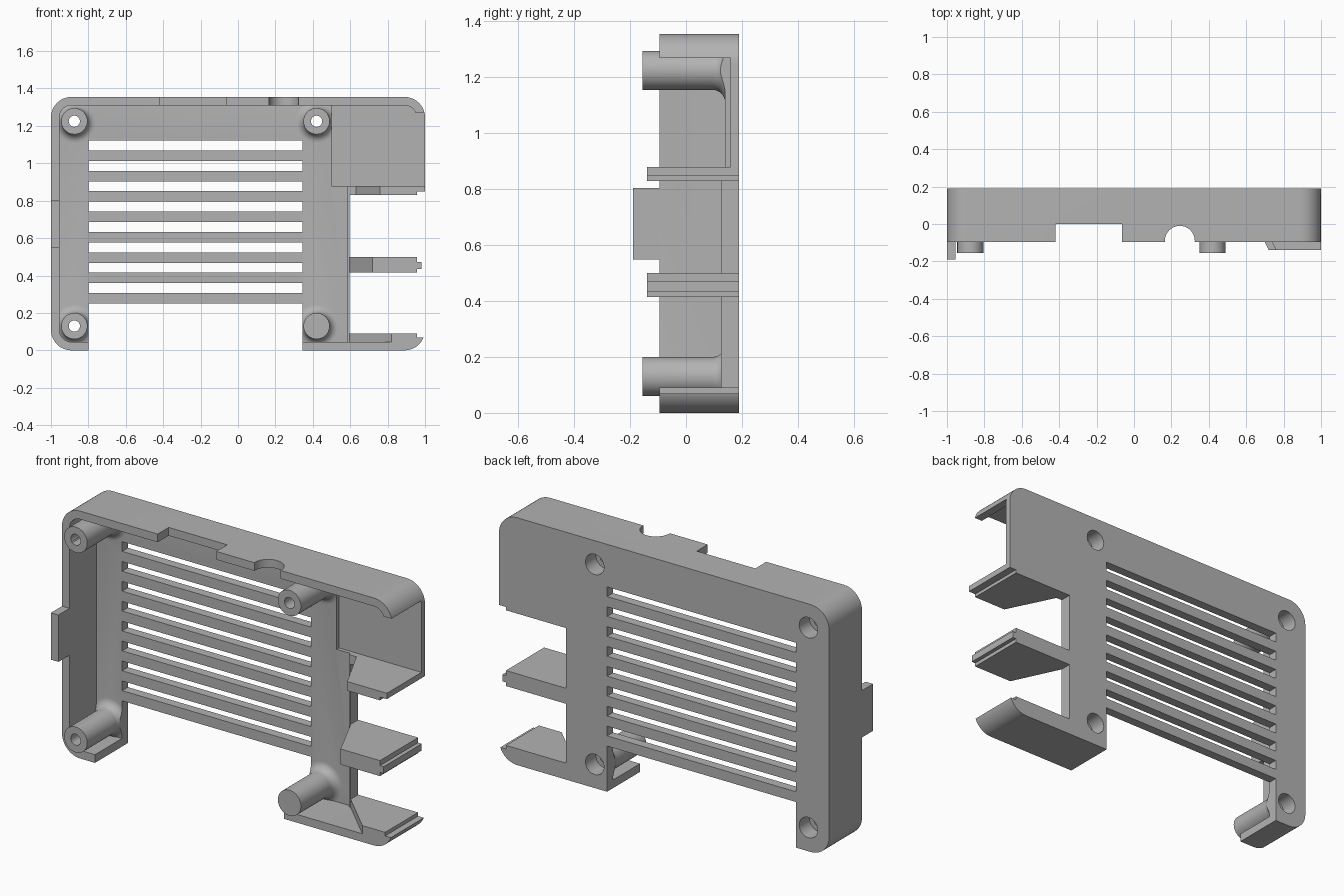
import bpy, bmesh, math
from mathutils import Vector

cube = bpy.data.objects.get("Cube")
if cube:
    bpy.data.objects.remove(cube, do_unlink=True)

grey = bpy.data.materials.new("light_grey")
grey.use_nodes = True
GREY = (0.45, 0.45, 0.45, 1)
grey.diffuse_color = GREY
grey.node_tree.nodes["Principled BSDF"].inputs["Base Color"].default_value = GREY


def finish_mesh(name, bm):
    bmesh.ops.recalc_face_normals(bm, faces=bm.faces)
    mesh = bpy.data.meshes.new(name)
    bm.to_mesh(mesh)
    bm.free()
    mesh.materials.append(grey)
    obj = bpy.data.objects.new(name, mesh)
    bpy.context.collection.objects.link(obj)
    return obj


def prism(name, points, axis, lo, hi):
    """Extrude a profile: axis 'y' takes (x, z) points, axis 'z' takes (x, y)."""
    def place(p, t):
        return (p[0], t, p[1]) if axis == "y" else (p[0], p[1], t)
    bm = bmesh.new()
    face = bm.faces.new([bm.verts.new(place(p, lo)) for p in points])
    grown = bmesh.ops.extrude_face_region(bm, geom=[face])["geom"]
    shift = Vector(place((0, 0), hi - lo))
    bmesh.ops.translate(bm, vec=shift, verts=[v for v in grown if isinstance(v, bmesh.types.BMVert)])
    return finish_mesh(name, bm)


def box(name, x0, x1, y0, y1, z0, z1):
    return prism(name, [(x0, z0), (x1, z0), (x1, z1), (x0, z1)], "y", y0, y1)


def rounded(x0, x1, z0, z1, radii):
    """Rounded rectangle; radii run bottom left, bottom right, top right, top left."""
    corners = [(x0, z0, 1, 1), (x1, z0, -1, 1), (x1, z1, -1, -1), (x0, z1, 1, -1)]
    points = []
    for i, ((x, z, sx, sz), r) in enumerate(zip(corners, radii)):
        if r == 0:
            points.append((x, z))
            continue
        for k in range(13):
            a = math.pi + math.pi / 2 * (i + k / 12)
            points.append((x + sx * r + r * math.cos(a), z + sz * r + r * math.sin(a)))
    return points


def lathe(name, profile, cx, cz, steps=48):
    """Spin (radius, y) points around a front-to-back axis."""
    bm = bmesh.new()
    verts = [bm.verts.new((cx + r, y, cz)) for r, y in profile]
    edges = [bm.edges.new(pair) for pair in zip(verts, verts[1:])]
    bmesh.ops.spin(bm, geom=verts + edges, cent=(cx, 0, cz), axis=(0, 1, 0),
                   angle=2 * math.pi, steps=steps)
    bmesh.ops.remove_doubles(bm, verts=bm.verts, dist=0.0001)
    return finish_mesh(name, bm)


def combine(target, tool, operation):
    mod = target.modifiers.new("combine", "BOOLEAN")
    mod.object, mod.operation, mod.solver = tool, operation, "EXACT"
    bpy.context.view_layer.objects.active = target
    bpy.ops.object.modifier_apply(modifier=mod.name)
    bpy.data.objects.remove(tool, do_unlink=True)


FRONT, FLOOR, BACK, TOP = -0.095, 0.14, 0.19, 1.355

# Tray shell with rounded corners
shell = prism("case_shell", rounded(-1, 1, 0, TOP, [0.11] * 4), "y", FRONT, BACK)
cavity = rounded(-0.955, 0.955, 0.045, 1.31, [0.065, 0.02, 0.065, 0.065])
combine(shell, prism("cavity", cavity, "y", -0.5, FLOOR), "DIFFERENCE")

# Screw posts, flared where they meet the floor
posts = [(x, z) for x in (-0.875, 0.42) for z in (0.13, 1.225)]
flare = [(0.115 - 0.045 * math.cos(a), 0.095 + 0.045 * math.sin(a))
         for a in (math.pi / 2 * k / 8 for k in range(9))]
for x, z in posts:
    post = lathe("screw_post", [(0, -0.155), (0.07, -0.155)] + flare + [(0.115, 0.17), (0, 0.17)], x, z)
    trim = prism("trim", rounded(-0.98, 0.98, 0.02, 1.335, [0.09] * 4), "y", -0.4, 0.4)
    combine(post, trim, "INTERSECT")
    combine(shell, post, "UNION")

# Screw holes with wide bores at the back
for x, z in posts:
    bore = [(0, -0.3), (0.03, -0.3), (0.03, 0.1), (0.056, 0.1), (0.056, 0.3), (0, 0.3)]
    combine(shell, lathe("bore", bore, x, z, 32), "DIFFERENCE")

# Vent slots and the open bay below them
for k in range(8):
    z = 0.306 + 0.109 * k
    combine(shell, box("slot", -0.8, 0.345, 0, 0.4, z, z + 0.053), "DIFFERENCE")
combine(shell, box("bay", -0.8, 0.345, -0.4, 0.4, -0.2, 0.25), "DIFFERENCE")

# Thinner floor pocket and side openings
pocket = rounded(0.5, 0.955, 0.88, 1.31, [0, 0, 0.065, 0])
combine(shell, prism("pocket", pocket, "y", -0.5, 0.16), "DIFFERENCE")
combine(shell, box("window", 0.93, 1.2, -0.4, 0.16, 0.88, 1.27), "DIFFERENCE")
combine(shell, box("port_gap", 0.595, 1.2, -0.4, 0.4, 0.09, 0.88), "DIFFERENCE")
combine(shell, box("port_step", 0.955, 1.2, -0.4, 0.4, 0.07, 0.2), "DIFFERENCE")

# Notches in the top wall
combine(shell, box("notch", -0.42, -0.065, -0.4, 0, 1.25, 1.5), "DIFFERENCE")
plug = bmesh.new()
bmesh.ops.create_cone(plug, cap_ends=True, segments=48, radius1=0.08, radius2=0.08, depth=0.2)
bmesh.ops.translate(plug, vec=(0.245, -0.09, 1.38), verts=plug.verts)
combine(shell, finish_mesh("round_notch", plug), "DIFFERENCE")

# Port dividers: braced in plan, with a narrow tongue on the outer end
DIVIDERS = [
    ("upper_divider", 0.63, 0.76, -0.14, 0.83, 0.88, 1.0, 0.848, 0.88),
    ("middle_divider", 0.595, 0.72, -0.14, 0.415, 0.5, 0.98, 0.435, 0.472),
    ("lower_divider", 0.595, 0.82, FRONT, 0.03, 0.09, 0.96, 0.04, 0.07),
]
parts = [shell]
for name, x0, x1, y0, z0, z1, tip, t0, t1 in DIVIDERS:
    plan = [(0.59, BACK), (0.958, BACK), (0.958, y0), (x1, y0), (x0, 0.125), (0.59, 0.125)]
    divider = prism(name, plan, "z", z0, z1)
    combine(divider, box("tongue", 0.94, tip, y0, BACK, t0, t1), "UNION")
    parts.append(divider)

# Raised lip along the port side, and the side latch
parts.append(box("port_lip", 0.585, 0.595, 0.125, BACK, 0.045, 0.88))
parts.append(box("side_latch", -1, -0.955, -0.19, 0, 0.548, 0.805))

# Crisp edges with smooth curves
bpy.ops.object.select_all(action="DESELECT")
for part in parts:
    part.select_set(True)
bpy.context.view_layer.objects.active = shell
bpy.ops.object.shade_smooth_by_angle(angle=math.radians(30))
